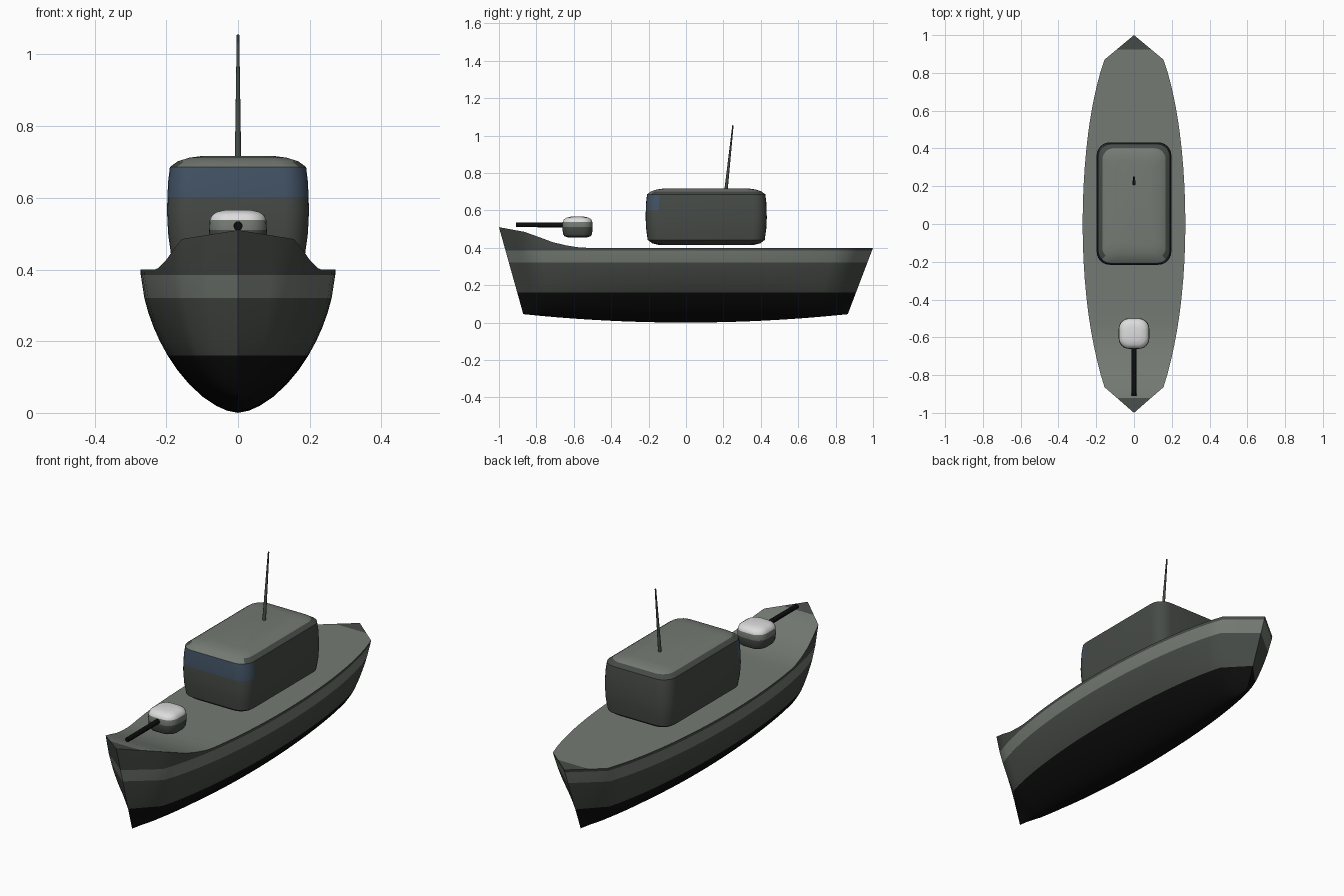
import bpy, bmesh, math
from mathutils import Vector

if "Cube" in bpy.data.objects:
    bpy.data.objects.remove(bpy.data.objects["Cube"])


def material(name, rgb):
    m = bpy.data.materials.new(name)
    m.diffuse_color = (*rgb, 1)
    m.use_nodes = True
    m.node_tree.nodes["Principled BSDF"].inputs["Base Color"].default_value = m.diffuse_color
    return m


DARK, LIGHT, BLACK, BLUE, WHITE = range(5)
MATS = [material("dark_grey", (0.062, 0.070, 0.062)),
        material("light_grey", (0.175, 0.195, 0.172)),
        material("black", (0.004, 0.004, 0.004)),
        material("window_blue", (0.055, 0.085, 0.130)),
        material("white", (0.72, 0.72, 0.72))]


def loft(name, rings, rule, closed=True, angle=35):
    """Skin equal-length rings, cap the ends and colour faces by rule."""
    bm = bmesh.new()
    vs = [[bm.verts.new(p) for p in r] for r in rings]
    n = len(rings[0])
    for a, b in zip(vs, vs[1:]):
        for i in range(n):
            j = (i + 1) % n
            bm.faces.new((a[i], a[j], b[j], b[i]))
    if closed:
        bm.faces.new(vs[0])
        bm.faces.new(vs[-1])
    bmesh.ops.remove_doubles(bm, verts=bm.verts, dist=1e-5)
    bmesh.ops.recalc_face_normals(bm, faces=bm.faces)
    bm.normal_update()
    for f in bm.faces:
        f.material_index = rule(f.calc_center_median(), f.normal)
    me = bpy.data.meshes.new(name)
    bm.to_mesh(me)
    bm.free()
    for m in MATS:
        me.materials.append(m)
    ob = bpy.data.objects.new(name, me)
    bpy.context.collection.objects.link(ob)
    bpy.ops.object.select_all(action='DESELECT')
    ob.select_set(True)
    bpy.context.view_layer.objects.active = ob
    bpy.ops.object.shade_smooth_by_angle(angle=math.radians(angle))
    return ob


def interp(x, pts):
    for (x0, y0), (x1, y1) in zip(pts, pts[1:]):
        if x <= x1:
            return y0 + (y1 - y0) * max(0, x - x0) / (x1 - x0)
    return pts[-1][1]


# Hull: U-shaped sections with raked ends and a raised bow
LEVELS = [0, 0.006, 0.02, 0.045, 0.08, 0.12, 0.16, 0.2, 0.24, 0.28, 0.32, 0.385, 0.4]
SHEER = [(0.55, 0.4), (0.6, 0.403), (0.66, 0.413), (0.73, 0.43),
         (0.8, 0.458), (0.87, 0.485), (1, 0.51)]


def half_width(t):
    t = abs(t)
    if t > 0.87:
        return 0.272 * 0.574 * (1 - t) / 0.13
    return 0.272 * math.sqrt(1 - 0.886 * t * t)


def hull_section(t):
    keel = 0.045 * t * t
    top = interp(-t, SHEER) if t < 0 else 0.4
    side = []
    for z in LEVELS:
        x = half_width(t) * (1 - (1 - z / 0.4) ** 1.7) ** 0.6
        if z < 0.16:
            z = keel + z * (0.16 - keel) / 0.16
        if z == 0.4:
            z = top
        rise = max(0, z - 0.045)
        end = 0.87 + 0.13 * rise / 0.465 if t < 0 else 0.865 + 0.135 * rise / 0.355
        side.append((x, t * end, z))
    return side + [(-x, y, z) for x, y, z in reversed(side[1:])]


def hull_colour(c, n):
    if n.z > 0.7:                       # deck, with dark tips
        return LIGHT if abs(c.y) < 0.93 else DARK
    if c.z < 0.16:
        return BLACK
    return LIGHT if 0.32 < c.z < 0.386 else DARK


half = [0.1, 0.2, 0.3, 0.4, 0.48, 0.55, 0.6, 0.66, 0.73, 0.8, 0.87, 0.925, 1]
stations = [-t for t in reversed(half)] + [0] + half
loft("hull", [hull_section(t) for t in stations], hull_colour, closed=False)


def rounded_ring(cx, cy, hx, hy, r, z, steps=6):
    """Rounded rectangle outline at height z."""
    pts = []
    for k, (sx, sy) in enumerate([(1, 1), (-1, 1), (-1, -1), (1, -1)]):
        for i in range(steps + 1):
            a = math.pi / 2 * (k + i / steps)
            pts.append((cx + sx * (hx - r) + r * math.cos(a),
                        cy + sy * (hy - r) + r * math.sin(a), z))
    return pts


# Cabin: softly bulging rounded box with a window band at the front
CABIN = [(0.414, 0.075), (0.424, 0.035), (0.442, 0.011), (0.5, 0.003), (0.56, 0),
         (0.602, 0.001), (0.645, 0.003), (0.686, 0.008), (0.702, 0.03),
         (0.712, 0.062), (0.717, 0.1)]


def cabin_colour(c, n):
    if c.z > 0.686:
        return LIGHT if c.z > 0.7 or n.y < -0.3 else DARK
    if 0.602 < c.z and c.y < -0.15:
        return BLUE
    return DARK


loft("cabin", [rounded_ring(0, 0.108, 0.198 - d, 0.324 - d, 0.07 - d * 0.25, z)
               for z, d in CABIN], cabin_colour)

# Gun turret: rounded drum with a white top
TURRET = [(0.456, 0.028), (0.462, 0.01), (0.475, 0.003), (0.51, 0), (0.538, 0.002),
          (0.552, 0.008), (0.561, 0.022), (0.566, 0.045)]
loft("turret", [rounded_ring(0, -0.58, 0.081 - d, 0.081 - d, 0.055 - d * 0.6, z)
                for z, d in TURRET],
     lambda c, n: WHITE if c.z > 0.538 else LIGHT if c.z > 0.51 else DARK)


def rod(name, a, b, ra, rb, colour):
    """Tapered round bar between two points."""
    a, b = Vector(a), Vector(b)
    q = (b - a).to_track_quat('Z', 'Y')
    rings = [[p + q @ Vector((r * math.cos(k * math.pi / 6), r * math.sin(k * math.pi / 6), 0))
              for k in range(12)] for p, r in ((a, ra), (b, rb))]
    loft(name, rings, lambda c, n: colour)


rod("gun_barrel", (0, -0.6, 0.522), (0, -0.91, 0.522), 0.013, 0.012, BLACK)
rod("mast", (0, 0.213, 0.70), (0, 0.251, 1.055), 0.009, 0.0035, DARK)
